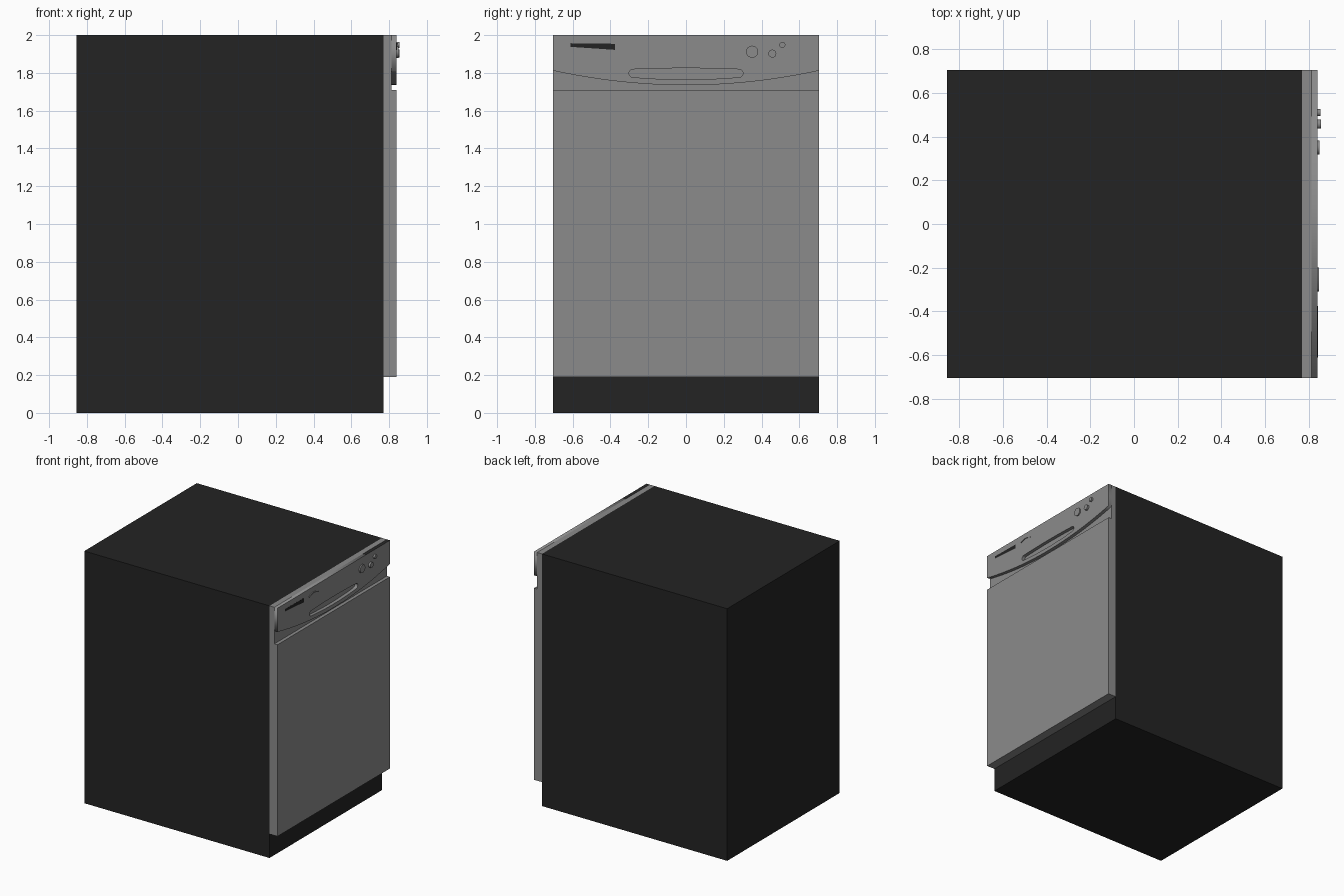
import bpy, math

if "Cube" in bpy.data.objects:
    bpy.data.objects.remove(bpy.data.objects["Cube"])

def material(name, v):
    m = bpy.data.materials.new(name)
    m.diffuse_color = (v, v, v, 1)
    m.use_nodes = True
    m.node_tree.nodes["Principled BSDF"].inputs["Base Color"].default_value = m.diffuse_color
    return m

BLACK = material("black enamel", 0.017)
GREY = material("grey panel", 0.26)

def box(name, lo, hi, mat):
    bpy.ops.mesh.primitive_cube_add(size=1, location=[(a + b) / 2 for a, b in zip(lo, hi)])
    o = bpy.context.object
    o.name = name
    o.scale = [b - a for a, b in zip(lo, hi)]
    bpy.ops.object.transform_apply(location=False, rotation=False, scale=True)
    o.data.materials.append(mat)
    return o

def plate(name, loops, x0, x1, mat):
    """Filled (y, z) outlines, inner loops are holes, extruded from x0 to x1."""
    cu = bpy.data.curves.new(name, 'CURVE')
    cu.dimensions = '2D'
    cu.fill_mode = 'BOTH'
    cu.extrude = (x1 - x0) / 2
    for pts in loops:
        s = cu.splines.new('POLY')
        s.points.add(len(pts) - 1)
        for p, (y, z) in zip(s.points, pts):
            p.co = (y, z, 0, 1)
        s.use_cyclic_u = True
    o = bpy.data.objects.new(name, cu)
    bpy.context.collection.objects.link(o)
    o.location.x = (x0 + x1) / 2
    o.rotation_euler = (math.pi / 2, 0, math.pi / 2)
    bpy.ops.object.select_all(action='DESELECT')
    o.select_set(True)
    bpy.context.view_layer.objects.active = o
    bpy.ops.object.convert(target='MESH')
    o = bpy.context.object
    o.name = name
    o.data.materials.clear()
    o.data.materials.append(mat)
    return o

MID, FRONT = 0.813, 0.84

# cabinet and door
box("cabinet", (-0.855, -0.705, 0), (0.77, 0.705, 2), BLACK)
box("door_backing", (0.77, -0.705, 0.19), (MID, 0.705, 2), GREY)
box("door_panel", (MID, -0.705, 0.19), (FRONT, 0.705, 1.71), GREY)

# control panel: bowed lower edge and a recessed pull slot
N = 24
outline = [(-0.705, 2)]
for i in range(N + 1):
    y = -0.705 + 1.41 * i / N
    outline.append((y, 1.735 + 0.077 * (y / 0.705) ** 2))
outline.append((0.705, 2))

def bow(y, half):
    return half * 0.035 * (1 - (y / 0.28) ** 2)

slot = []
for i in range(N + 1):                                   # lower edge
    y = -0.28 + 0.56 * i / N
    slot.append((y, 1.777 - 0.012 * (1 - (y / 0.28) ** 2)))
for i in range(1, 8):                                    # right end
    a = -math.pi / 2 + math.pi * i / 8
    slot.append((0.28 + 0.022 * math.cos(a), 1.798 + 0.021 * math.sin(a)))
for i in range(N + 1):                                   # upper edge
    y = 0.28 - 0.56 * i / N
    slot.append((y, 1.819 + 0.006 * (1 - (y / 0.28) ** 2)))
for i in range(1, 8):                                    # left end
    a = math.pi / 2 + math.pi * i / 8
    slot.append((-0.28 + 0.022 * math.cos(a), 1.798 + 0.021 * math.sin(a)))
plate("control_panel", [outline, slot], MID, FRONT, GREY)

# black vent strip
plate("vent_strip", [[(-0.612, 1.957), (-0.612, 1.938), (-0.376, 1.922), (-0.376, 1.954)]],
      FRONT - 0.005, FRONT + 0.001, BLACK)

# raised arched trim beside the vent
top = [(-0.31 + 0.11 * t / 8, 1.943 + 0.016 * math.sin(math.pi * t / 8)) for t in range(9)]
low = [(y, z - 0.007) for y, z in reversed(top)]
plate("arched_trim", [top + low], FRONT - 0.005, FRONT + 0.006, GREY)

# dial and two buttons
for name, y, z, r, h in (("dial", 0.35, 1.912, 0.032, 0.010),
                         ("button_low", 0.457, 1.902, 0.021, 0.016),
                         ("button_high", 0.51, 1.948, 0.016, 0.014)):
    bpy.ops.mesh.primitive_cylinder_add(vertices=24, radius=r, depth=h + 0.01,
        location=(FRONT + (h - 0.01) / 2, y, z), rotation=(0, math.pi / 2, 0))
    o = bpy.context.object
    o.name = name
    o.data.materials.append(GREY)
    bpy.ops.object.shade_smooth_by_angle()
